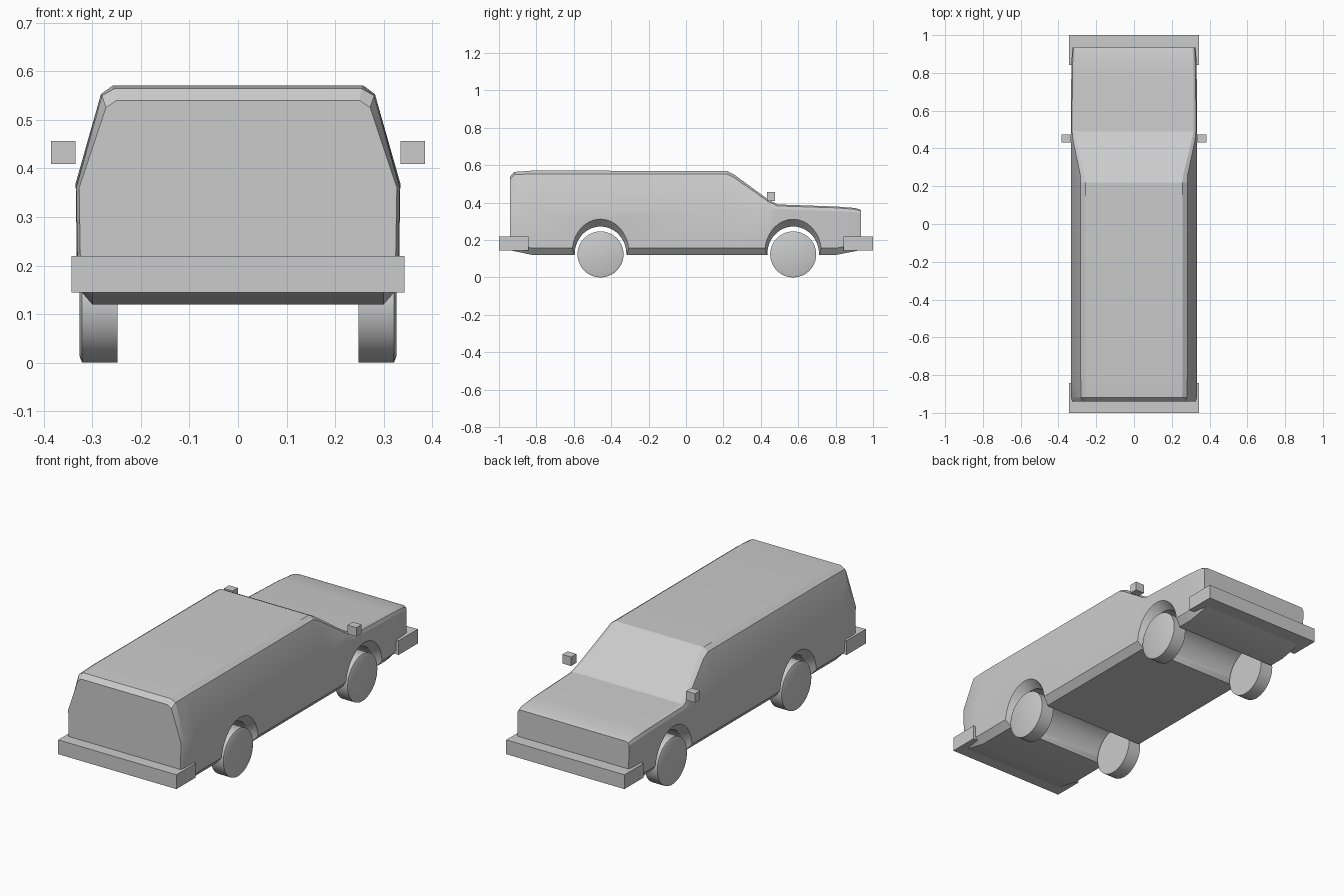
import bpy, bmesh, math

if "Cube" in bpy.data.objects:
    bpy.data.objects.remove(bpy.data.objects["Cube"])


def loft(name, rings):
    """Closed solid through a list of rings with equal point counts."""
    bm = bmesh.new()
    vs = [[bm.verts.new(p) for p in ring] for ring in rings]
    n = len(rings[0])
    for a, b in zip(vs, vs[1:]):
        for i in range(n):
            j = (i + 1) % n
            bm.faces.new((a[i], a[j], b[j], b[i]))
    bm.faces.new(vs[0])
    bm.faces.new(vs[-1])
    bmesh.ops.recalc_face_normals(bm, faces=bm.faces)
    mesh = bpy.data.meshes.new(name)
    bm.to_mesh(mesh)
    bm.free()
    obj = bpy.data.objects.new(name, mesh)
    bpy.context.collection.objects.link(obj)
    return obj


def select(obj):
    bpy.ops.object.select_all(action='DESELECT')
    obj.select_set(True)
    bpy.context.view_layer.objects.active = obj


def smooth(obj, angle=20):
    select(obj)
    bpy.ops.object.shade_smooth_by_angle(angle=math.radians(angle))


def box(name, x0, x1, y0, y1, z0, z1):
    return loft(name, [[(x0, y, z0), (x1, y, z0), (x1, y, z1), (x0, y, z1)] for y in (y0, y1)])


def ellipse(x, y, z, a, b, n=48):
    return [(x, y + a * math.cos(2 * math.pi * i / n), z + b * math.sin(2 * math.pi * i / n))
            for i in range(n)]


# Body sections: y, floor z, widest x, belt z, shoulder x, shoulder z, roof x, roof z
sections = [
    (-0.94, 0.145, 0.327, 0.36, 0.272, 0.525, 0.250, 0.540),
    (-0.918, 0.140, 0.333, 0.36, 0.280, 0.550, 0.255, 0.564),
    (-0.82, 0.120, 0.334, 0.36, 0.282, 0.553, 0.257, 0.571),
    (0.22, 0.120, 0.334, 0.37, 0.282, 0.552, 0.257, 0.569),
    (0.26, 0.120, 0.334, 0.37, 0.284, 0.532, 0.260, 0.548),
    (0.44, 0.120, 0.334, 0.37, 0.322, 0.405, 0.304, 0.416),
    (0.49, 0.120, 0.334, 0.365, 0.328, 0.382, 0.315, 0.390),
    (0.80, 0.120, 0.332, 0.355, 0.326, 0.372, 0.314, 0.379),
    (0.905, 0.140, 0.329, 0.348, 0.323, 0.364, 0.311, 0.371),
    (0.935, 0.148, 0.324, 0.342, 0.319, 0.355, 0.308, 0.361),
]
rings = []
for y, zf, xw, zb, xs, zs, xr, zr in sections:
    half = [(0.30, zf), (xw - 0.003, zf + 0.036), (xw, zb), (xs, zs), (xr, zr)]
    rings.append([(x, y, z) for x, z in half] + [(-x, y, z) for x, z in reversed(half)])
body = loft("body", rings)

# Wheel tunnels with flared arches
axles = {"rear": -0.457, "front": 0.573}
for end, y in axles.items():
    outer, inner = (0.135, 0.153, 0.178), (0.125, 0.138, 0.147)
    steps = [(-0.40, outer), (-0.335, outer), (-0.29, inner),
             (0.29, inner), (0.335, outer), (0.40, outer)]
    cutter = loft(end + "_arch_cutter", [ellipse(x, y, z, a, b) for x, (z, a, b) in steps])
    cutter.hide_render = True
    mod = body.modifiers.new("arch", 'BOOLEAN')
    mod.operation = 'DIFFERENCE'
    mod.solver = 'EXACT'
    mod.object = cutter
    select(body)
    bpy.ops.object.modifier_apply(modifier=mod.name)
    bpy.data.objects.remove(cutter)
smooth(body)

# Wheels, slightly rounded at the outer edge
for end, y in axles.items():
    for side, s in (("left", -1), ("right", 1)):
        steps = [(0.248, 0.123), (0.321, 0.123), (0.326, 0.11)]
        wheel = loft(f"{end}_{side}_wheel", [ellipse(s * x, y, 0.123, r, r) for x, r in steps])
        smooth(wheel, 25)

# Wrap-around bumpers
box("rear_bumper", -0.343, 0.343, -1.0, -0.842, 0.145, 0.22)
box("front_bumper", -0.343, 0.343, 0.842, 1.0, 0.145, 0.22)

# Door mirrors
for side, s in (("left", -1), ("right", 1)):
    box(side + "_mirror", s * 0.334, s * 0.385, 0.432, 0.475, 0.409, 0.456)
